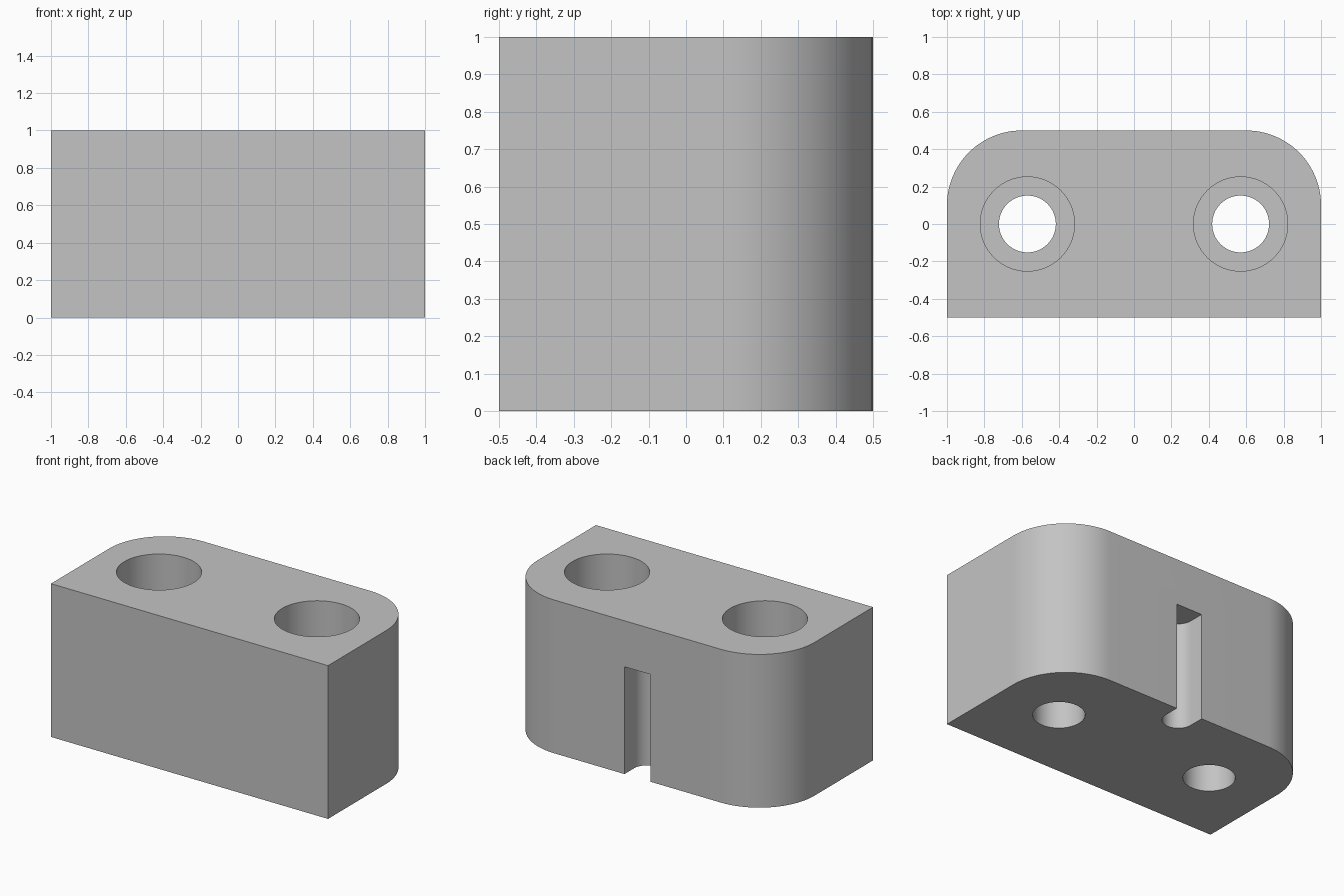
import bpy, bmesh, math

cube = bpy.data.objects.get("Cube")
if cube:
    bpy.data.objects.remove(cube, do_unlink=True)

grey = bpy.data.materials.new("plain_grey")
grey.use_nodes = True
colour = (0.55, 0.55, 0.55, 1)
grey.diffuse_color = colour
grey.node_tree.nodes["Principled BSDF"].inputs["Base Color"].default_value = colour


def arc(cx, cy, radius, start, end, steps):
    """Points along an arc, angles in degrees."""
    angles = [math.radians(start + (end - start) * i / steps) for i in range(steps + 1)]
    return [(cx + radius * math.cos(a), cy + radius * math.sin(a)) for a in angles]


def prism(name, outline, bottom, top):
    """Extrude a flat outline upwards into a solid."""
    bm = bmesh.new()
    face = bm.faces.new([bm.verts.new((x, y, bottom)) for x, y in outline])
    extruded = bmesh.ops.extrude_face_region(bm, geom=[face])["geom"]
    verts = [v for v in extruded if isinstance(v, bmesh.types.BMVert)]
    bmesh.ops.translate(bm, verts=verts, vec=(0, 0, top - bottom))
    bmesh.ops.recalc_face_normals(bm, faces=bm.faces)
    mesh = bpy.data.meshes.new(name)
    bm.to_mesh(mesh)
    bm.free()
    mesh.materials.append(grey)
    obj = bpy.data.objects.new(name, mesh)
    bpy.context.collection.objects.link(obj)
    return obj


# Block with rounded back corners
corner = 0.4
outline = [(-1, -0.5), (1, -0.5)]
outline += arc(1 - corner, 0.5 - corner, corner, 0, 90, 24)
outline += arc(corner - 1, 0.5 - corner, corner, 90, 180, 24)
block = prism("mounting_block", outline, 0, 1)

# Counterbored bolt holes, mirrored left and right
cutters = []
for side in (-1, 1):
    for name, radius, bottom in (("bolt_hole", 0.152, -0.1), ("counterbore", 0.252, 0.7)):
        circle = arc(side * 0.57, 0, radius, 0, 360, 64)[:-1]
        cutters.append(prism(name, circle, bottom, 1.1))

# Round-ended slot in the back, open at the bottom
half = 0.094
slot = [(-half, 0.6)] + arc(0, 0.4, half, 180, 360, 24) + [(half, 0.6)]
cutters.append(prism("back_slot", slot, -0.1, 0.7))

bpy.context.view_layer.objects.active = block
for cutter in cutters:
    cutter.hide_render = True
    mod = block.modifiers.new(cutter.name, "BOOLEAN")
    mod.operation = "DIFFERENCE"
    mod.solver = "EXACT"
    mod.object = cutter
    bpy.ops.object.modifier_apply(modifier=mod.name)
    bpy.data.objects.remove(cutter, do_unlink=True)

# Smooth curved walls, sharp rims
bpy.ops.object.select_all(action="DESELECT")
block.select_set(True)
bpy.ops.object.shade_smooth_by_angle(angle=math.radians(30))
